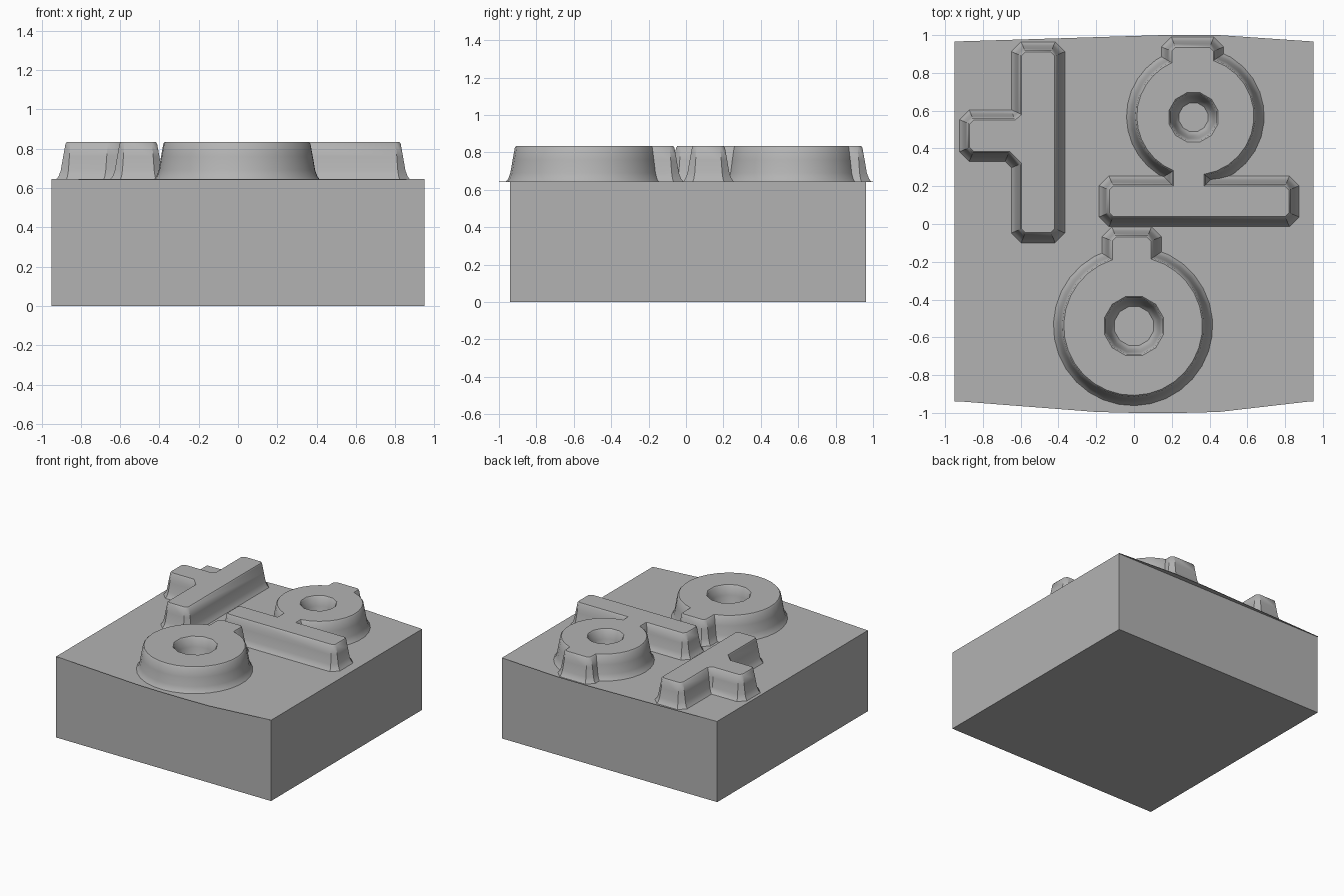
import bpy, bmesh
from math import acos, asin, pi, cos, sin
from mathutils import Vector

if "Cube" in bpy.data.objects:
    bpy.data.objects.remove(bpy.data.objects["Cube"], do_unlink=True)

BLOCK_TOP = 0.645
# Flank of the raised shapes: (outward offset, height), from top to foot
FLANK = [(0, 0.835), (0.008, 0.826), (0.02, 0.76), (0.032, 0.69), (0.043, 0.66), (0.056, 0.643)]

grey = bpy.data.materials.new("cast grey")
grey.use_nodes = True
grey.diffuse_color = (0.45, 0.45, 0.45, 1)
grey.node_tree.nodes["Principled BSDF"].inputs["Base Color"].default_value = grey.diffuse_color


def finish(bm, name):
    bmesh.ops.recalc_face_normals(bm, faces=bm.faces)
    mesh = bpy.data.meshes.new(name)
    bm.to_mesh(mesh)
    bm.free()
    mesh.materials.append(grey)
    obj = bpy.data.objects.new(name, mesh)
    bpy.context.collection.objects.link(obj)
    return obj


def prism(name, outline, low, high):
    bm = bmesh.new()
    face = bm.faces.new([bm.verts.new((x, y, low)) for x, y in outline])
    top = bmesh.ops.extrude_face_region(bm, geom=[face])["geom"]
    bmesh.ops.translate(bm, vec=(0, 0, high - low),
                        verts=[v for v in top if isinstance(v, bmesh.types.BMVert)])
    return finish(bm, name)


def soften(outline, cut=0.02):
    """Chamfer the sharp convex corners of a counter-clockwise outline."""
    pts, out = [Vector(p) for p in outline], []
    for i, p in enumerate(pts):
        a = (p - pts[i - 1]).normalized()
        b = (pts[(i + 1) % len(pts)] - p).normalized()
        out += [p - a * cut, p + b * cut] if a.cross(b) > 0.8 else [p]
    return out


def offset(pts, d):
    """Mitred offset to the right-hand side of the loop."""
    out = []
    for i, p in enumerate(pts):
        a = (p - pts[i - 1]).normalized()
        b = (pts[(i + 1) % len(pts)] - p).normalized()
        na, nb = Vector((a.y, -a.x)), Vector((b.y, -b.x))
        out.append(p + (na + nb) * d / (1 + na.dot(nb)))
    return out


def relief(name, *loops):
    """Raised shape with flared flanks; further loops are holes."""
    bm = bmesh.new()
    caps = {0: [], len(FLANK) - 1: []}
    for pts in loops:
        rows = [[bm.verts.new((p.x, p.y, z)) for p in offset(pts, d)] for d, z in FLANK]
        n = len(pts)
        for upper, lower in zip(rows, rows[1:]):
            for i in range(n):
                bm.faces.new((upper[i - 1], lower[i - 1], lower[i], upper[i]))
        for k in caps:
            caps[k] += [bm.edges.get((rows[k][i - 1], rows[k][i])) for i in range(n)]
    for edges in caps.values():
        bmesh.ops.triangle_fill(bm, edges=edges, use_beauty=True)
    return finish(bm, name)


def arc(cx, cy, r, start, end, steps):
    return [Vector((cx + r * cos(start + (end - start) * i / steps),
                    cy + r * sin(start + (end - start) * i / steps))) for i in range(steps + 1)]


def ring_outline(cx, cy, r, stub, stub_top, neck=None, neck_low=0):
    """Disc with a stub on its back side and, if wanted, a neck on its front side."""
    left, right = (acos((x - cx) / r) for x in stub)
    if neck:
        n_left, n_right = (1.5 * pi + asin((x - cx) / r) for x in neck)
        pts = arc(cx, cy, r, left, n_left, 12)
        pts += [Vector((x, neck_low)) for x in neck]
        pts += arc(cx, cy, r, n_right, right + 2 * pi, 12)
    else:
        pts = arc(cx, cy, r, left, right + 2 * pi, 28)
    return soften(pts + [Vector((stub[1], stub_top)), Vector((stub[0], stub_top))])


def hole(cx, cy, r):
    return arc(cx, cy, r, pi / 12, pi / 12 - 2 * pi * 11 / 12, 11)


# Block with a thin bowed face plate
prism("block", [(-0.95, -0.94), (0.95, -0.94), (0.95, 0.963), (-0.95, 0.963)], 0, BLOCK_TOP - 0.004)
prism("face_plate", [(-0.95, -0.937), (-0.2, -0.995), (0, -1), (0.25, -1), (0.45, -0.995),
                     (0.95, -0.937), (0.95, 0.966), (0.45, 1), (0.15, 1), (-0.95, 0.966)],
      BLOCK_TOP - 0.004, BLOCK_TOP)

# Upright bar with a side arm
upright = relief("upright_with_arm", soften([
    (-0.42, -0.045), (-0.42, 0.91), (-0.595, 0.91), (-0.595, 0.58), (-0.63, 0.55), (-0.87, 0.55),
    (-0.87, 0.385), (-0.66, 0.385), (-0.595, 0.32), (-0.595, -0.045)]))

# Rings and the cross bar
front_ring = relief("front_ring", ring_outline(-0.005, -0.54, 0.367, (-0.115, 0.09), -0.07),
                    hole(0, -0.54, 0.163))
back_ring = relief("back_ring",
                   ring_outline(0.325, 0.57, 0.31, (0.2, 0.42), 0.935, (0.21, 0.37), 0.12),
                   hole(0.315, 0.565, 0.135))
cross_bar = relief("cross_bar", soften([(-0.13, 0.04), (0.82, 0.04), (0.82, 0.2), (-0.13, 0.2)]))

# Smooth flanks with crisp rims
for obj in (upright, front_ring, back_ring, cross_bar):
    bpy.ops.object.select_all(action="DESELECT")
    obj.select_set(True)
    bpy.context.view_layer.objects.active = obj
    bpy.ops.object.shade_smooth_by_angle(angle=0.6)
